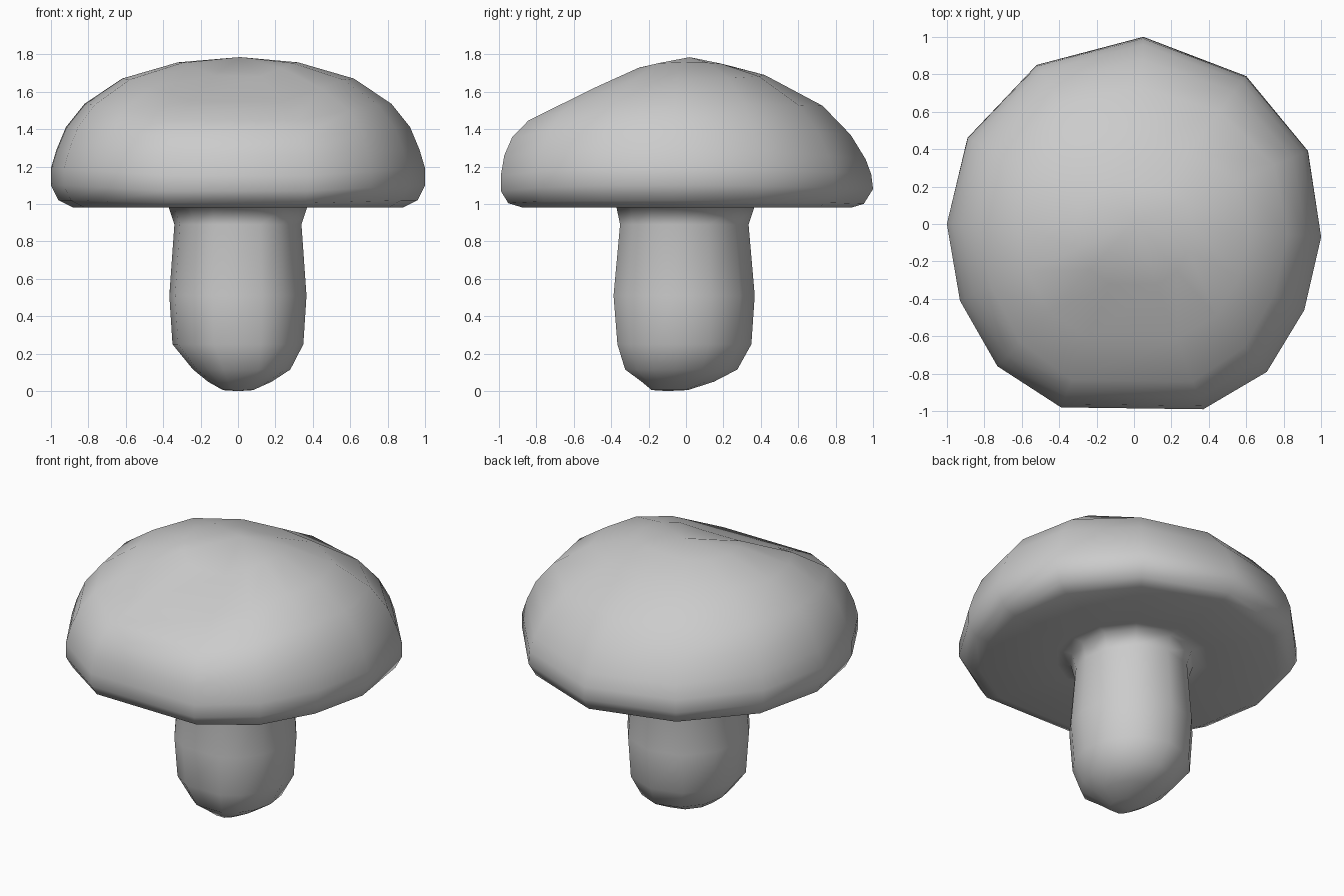
import bpy, bmesh, math

if "Cube" in bpy.data.objects:
    bpy.data.objects.remove(bpy.data.objects["Cube"])

# Cap outline seen from above, counter-clockwise
OUTLINE = [(0.05, 1), (-0.52, 0.85), (-0.89, 0.46), (-1, 0), (-0.93, -0.41),
           (-0.73, -0.76), (-0.39, -0.98), (0.37, -0.99), (0.71, -0.79),
           (0.91, -0.46), (1, -0.07), (0.93, 0.39), (0.6, 0.79)]

# Cap profiles (outline scale, height), rim to crown
SIDE = [(.88, .98), (.96, 1.02), (1, 1.10), (1, 1.19), (.97, 1.29),
        (.92, 1.41), (.82, 1.535), (.62, 1.67), (.32, 1.757)]
FRONT = [(.88, .98), (.96, 1.00), (1, 1.06), (1, 1.14), (.985, 1.25),
         (.945, 1.34), (.86, 1.42), (.62, 1.51), (.33, 1.66)]
BACK = [(.88, .98), (.95, 1.00), (1, 1.08), (.99, 1.16), (.96, 1.24),
        (.88, 1.37), (.73, 1.525), (.42, 1.69), (.20, 1.745)]

# Stem rings (centre x, centre y, radius x, radius y, height)
STEM = [(0, -.09, .08, .10, .005), (.01, -.05, .17, .20, .05),
        (.02, -.035, .26, .31, .115), (0, -.02, .35, .37, .25),
        (0, -.022, .367, .39, .51), (0, -.02, .34, .355, .89),
        (0, -.015, .37, .38, .98), (0, -.01, .46, .46, .985)]


def stem_ring(cx, cy, rx, ry, z):
    angles = [math.atan2(y, x) for x, y in OUTLINE]
    return [(cx + rx * math.cos(a), cy + ry * math.sin(a), z) for a in angles]


def cap_ring(i):
    ring = []
    for x, y in OUTLINE:
        u = y / math.hypot(x, y)
        w, end = (u ** 2, BACK[i]) if y > 0 else (u ** 4, FRONT[i])
        s = SIDE[i][0] * (1 - w) + end[0] * w
        z = SIDE[i][1] * (1 - w) + end[1] * w
        ring.append((x * s, y * s, z))
    return ring


# Loft stem, underside and cap as one continuous skin
bm = bmesh.new()
rings = [stem_ring(*r) for r in STEM] + [cap_ring(i) for i in range(len(SIDE))]
loops = [[bm.verts.new(p) for p in ring] for ring in rings]
n = len(OUTLINE)
for a, b in zip(loops, loops[1:]):
    for i in range(n):
        j = (i + 1) % n
        bm.faces.new((a[i], a[j], b[j], b[i]))

# Close the foot and the crown
for loop, tip in ((loops[0], (0, -.1, 0)), (loops[-1], (.01, .02, 1.785))):
    v = bm.verts.new(tip)
    for i in range(n):
        bm.faces.new((loop[i], loop[(i + 1) % n], v))

bmesh.ops.recalc_face_normals(bm, faces=bm.faces)
for f in bm.faces:
    f.smooth = True
mesh = bpy.data.meshes.new("mushroom")
bm.to_mesh(mesh)
bm.free()
bpy.context.collection.objects.link(bpy.data.objects.new("mushroom", mesh))
